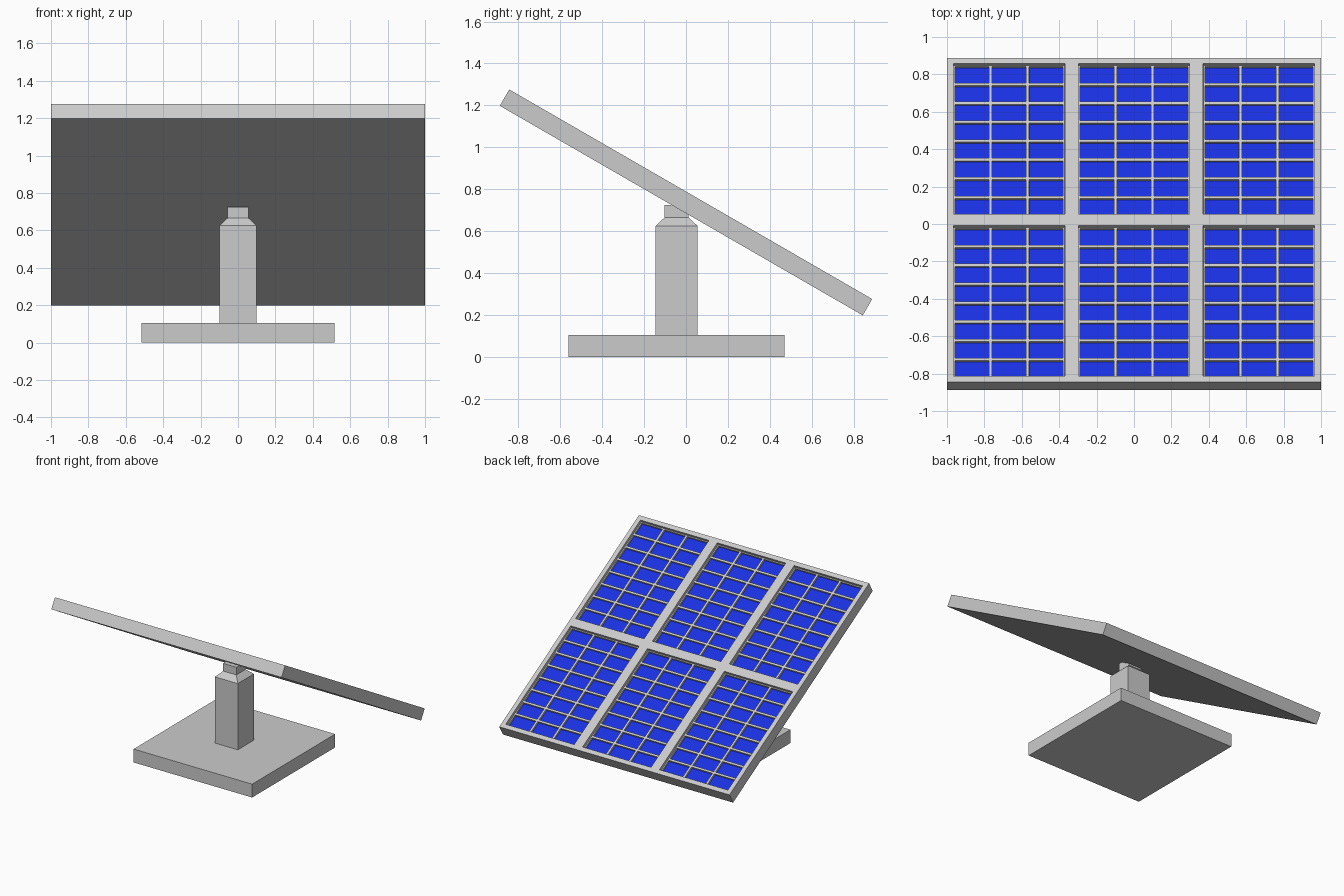
import bpy, bmesh
from math import radians
from mathutils import Vector, Matrix

if "Cube" in bpy.data.objects:
    bpy.data.objects.remove(bpy.data.objects["Cube"])


def finish(name, bm, materials=()):
    bmesh.ops.recalc_face_normals(bm, faces=bm.faces)
    mesh = bpy.data.meshes.new(name)
    bm.to_mesh(mesh)
    bm.free()
    for m in materials:
        mesh.materials.append(m)
    obj = bpy.data.objects.new(name, mesh)
    bpy.context.collection.objects.link(obj)
    return obj


def square_stack(name, y, profile):
    """Solid of square sections; profile = (half width, z) pairs."""
    bm = bmesh.new()
    rings = [[bm.verts.new((sx * h, y + sy * h, z))
              for sx, sy in ((-1, -1), (1, -1), (1, 1), (-1, 1))] for h, z in profile]
    bm.faces.new(rings[0])
    bm.faces.new(rings[-1])
    for a, b in zip(rings, rings[1:]):
        for i in range(4):
            j = (i + 1) % 4
            bm.faces.new((a[i], a[j], b[j], b[i]))
    return finish(name, bm)


# Base plate and post with tapered neck
POST_Y = -0.045
square_stack("base_plate", POST_Y, [(0.515, 0), (0.515, 0.105)])
square_stack("post", POST_Y, [(0.1, 0.105), (0.1, 0.625), (0.057, 0.665), (0.057, 0.725)])

# Tilted panel: slab sliced into windows of cells, then inset
grey = bpy.data.materials.new("frame_grey")
grey.diffuse_color = (0.8, 0.8, 0.8, 1)
grey.use_nodes = True
grey.node_tree.nodes["Principled BSDF"].inputs["Base Color"].default_value = grey.diffuse_color
blue = bpy.data.materials.new("cell_blue")
blue.diffuse_color = (0.01, 0.03, 0.75, 1)
blue.use_nodes = True
blue.node_tree.nodes["Principled BSDF"].inputs["Base Color"].default_value = blue.diffuse_color

THICK = 0.09
WINDOWS_X = [(-0.965, -0.37), (-0.2975, 0.2975), (0.37, 0.965)]
WINDOWS_Y = [(-0.965, -0.035), (0.035, 0.965)]

bm = bmesh.new()
bmesh.ops.create_cube(bm, size=1, matrix=Matrix.Diagonal((2, 2, THICK, 1)))
for axis, spans, count in ((0, WINDOWS_X, 3), (1, WINDOWS_Y, 8)):
    normal = Vector((axis == 0, axis == 1, 0))
    for lo, hi in spans:
        for i in range(count + 1):
            bmesh.ops.bisect_plane(bm, geom=bm.verts[:] + bm.edges[:] + bm.faces[:],
                                   plane_co=normal * (lo + (hi - lo) * i / count),
                                   plane_no=normal)


def inside(v, spans):
    return any(lo < v < hi for lo, hi in spans)


bm.normal_update()
cells = [f for f in bm.faces if f.normal.z > 0.9
         and inside(f.calc_center_median().x, WINDOWS_X)
         and inside(f.calc_center_median().y, WINDOWS_Y)]
# sunken windows, flat grid bars, then sunken cells
bmesh.ops.inset_region(bm, faces=cells, thickness=0.0005, depth=-0.02, use_even_offset=True)
bmesh.ops.inset_individual(bm, faces=cells, thickness=0.008, depth=0, use_even_offset=True)
bmesh.ops.inset_individual(bm, faces=cells, thickness=0.0005, depth=-0.014, use_even_offset=True)
for f in cells:
    f.material_index = 1
# merge the leftover slicing lines on flat areas
bmesh.ops.dissolve_limit(bm, angle_limit=radians(1), verts=bm.verts[:], edges=bm.edges[:],
                         delimit={'MATERIAL'})

panel = finish("solar_panel", bm, (grey, blue))
panel.location = (0, 0, 0.737)
panel.rotation_euler = (radians(-30), 0, 0)
